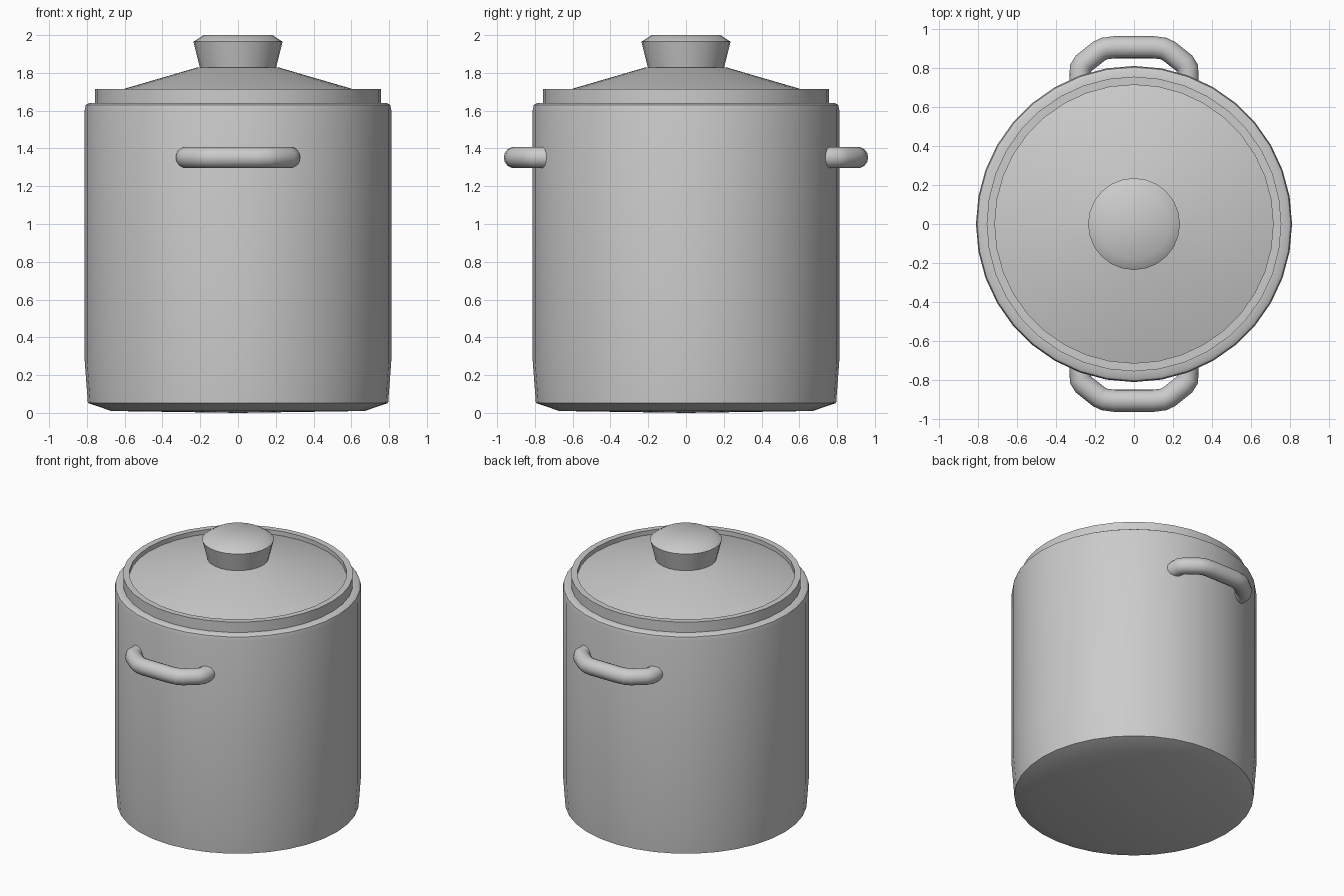
import bpy, bmesh, math

if "Cube" in bpy.data.objects:
    bpy.data.objects.remove(bpy.data.objects["Cube"])

def finish(obj, angle=35):
    bpy.ops.object.select_all(action='DESELECT')
    obj.select_set(True)
    bpy.context.view_layer.objects.active = obj
    bpy.ops.object.shade_smooth_by_angle(angle=math.radians(angle))

def lathe(name, profile, sides):
    """Spin an (r, z) profile around z; profile starts and ends on the axis."""
    bm = bmesh.new()
    vs = [bm.verts.new((r, 0, z)) for r, z in profile]
    es = [bm.edges.new(p) for p in zip(vs, vs[1:])]
    bmesh.ops.spin(bm, geom=vs + es, axis=(0, 0, 1), cent=(0, 0, 0),
                   angle=2 * math.pi, steps=sides)
    bmesh.ops.remove_doubles(bm, verts=bm.verts, dist=1e-4)
    bmesh.ops.recalc_face_normals(bm, faces=bm.faces)
    me = bpy.data.meshes.new(name)
    bm.to_mesh(me)
    bm.free()
    obj = bpy.data.objects.new(name, me)
    bpy.context.collection.objects.link(obj)
    finish(obj)
    return obj

# hollow pot: domed base, tapered foot, straight wall, rounded rim
lathe("pot_body", [(0, 0), (0.67, 0.01), (0.795, 0.052), (0.812, 0.28),
                   (0.812, 1.60), (0.806, 1.63), (0.79, 1.64), (0.74, 1.64),
                   (0.735, 1.60), (0.735, 0.10), (0, 0.08)], 36)

# lid: raised outer band around a shallow cone
lathe("lid", [(0, 1.632), (0.757, 1.632), (0.757, 1.715), (0.715, 1.715),
              (0.715, 1.683), (0.215, 1.829), (0, 1.829)], 36)

# flared knob with bevelled top
lathe("lid_knob", [(0, 1.80), (0.194, 1.80), (0.202, 1.83), (0.236, 1.965),
                   (0.182, 2.0), (0, 2.0)], 24)

# bent tube handles on front and back
half = [(0.275, 0.70), (0.275, 0.80), (0.258, 0.826), (0.18, 0.888),
        (0.15, 0.902), (0.10, 0.908)]
path = half + [(-x, y) for x, y in reversed(half)]
for name, side in (("front_handle", -1), ("back_handle", 1)):
    cu = bpy.data.curves.new(name, 'CURVE')
    cu.dimensions = '3D'
    cu.bevel_depth = 0.057
    cu.bevel_resolution = 5
    cu.use_fill_caps = True
    sp = cu.splines.new('POLY')
    sp.points.add(len(path) - 1)
    for p, (x, y) in zip(sp.points, path):
        p.co = (x * side, y * side, 1.352, 1)
    obj = bpy.data.objects.new(name, cu)
    bpy.context.collection.objects.link(obj)
    bpy.ops.object.select_all(action='DESELECT')
    obj.select_set(True)
    bpy.context.view_layer.objects.active = obj
    bpy.ops.object.convert(target='MESH')
    finish(bpy.context.view_layer.objects.active, 50)
